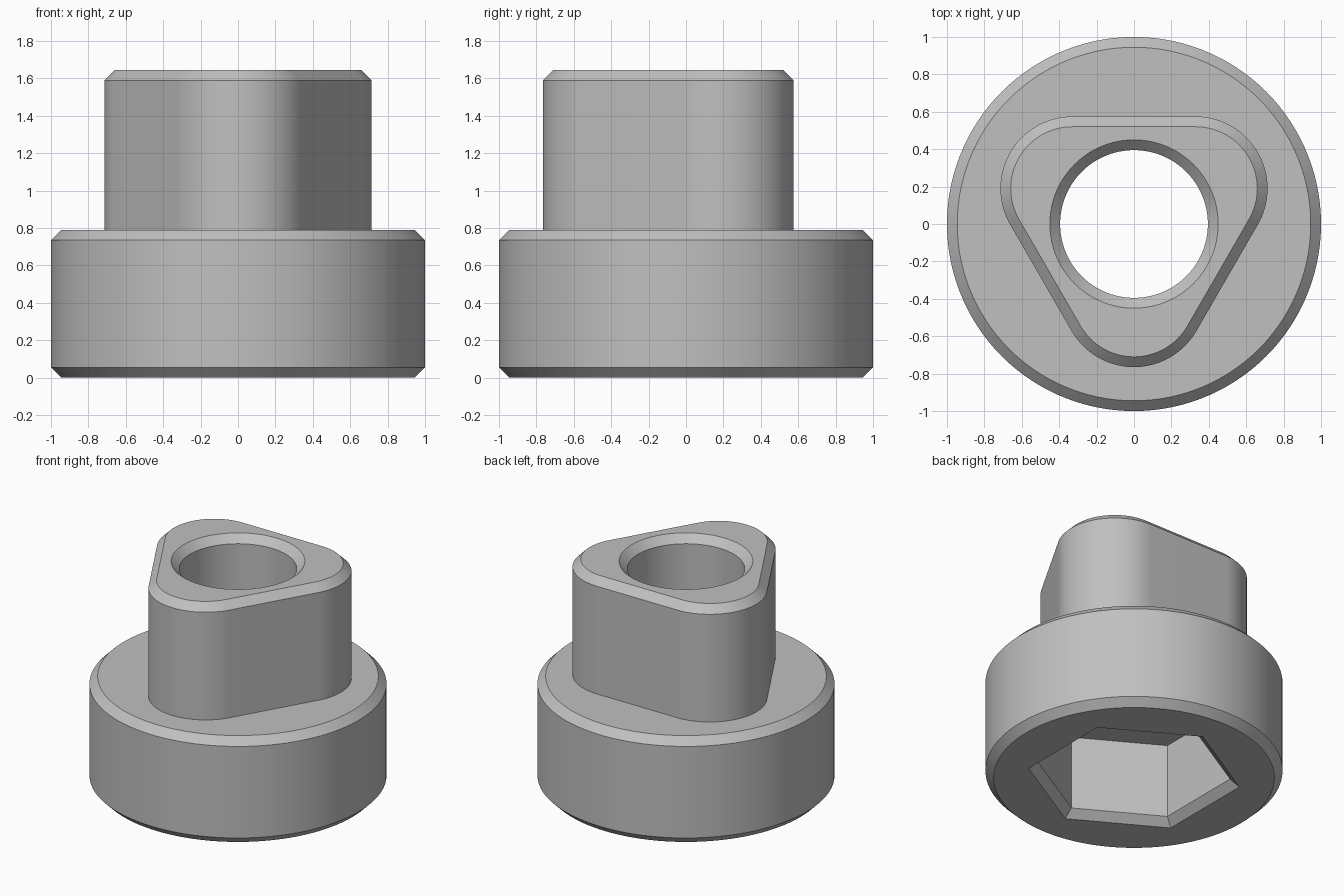
import bpy, bmesh
from math import cos, sin, radians, floor

cube = bpy.data.objects.get("Cube")
if cube:
    bpy.data.objects.remove(cube)

STEPS = 120   # facets of a full circle
BEVEL = 0.055


def ring(z, radius, corners=0, reach=0.0):
    """Closed section: arcs of one radius around corner centres at a given reach.
    Every direction is sampled just before and just after, so flats and
    sharp corners line up with the circles they are bridged to."""
    points = []
    for i in range(STEPS):
        angle = 360 * i / STEPS
        for side in (-0.01, 0.01):
            x = radius * cos(radians(angle))
            y = radius * sin(radians(angle))
            if corners:
                sector = 360 / corners
                start = -90 - sector / 2
                k = floor((angle + side - start) / sector)
                centre = radians(start + (k + 0.5) * sector)
                x += reach * cos(centre)
                y += reach * sin(centre)
            points.append((x, y, z))
    return points


def lobe(z, radius):
    return ring(z, radius, 3, 0.38)


def hexagon(z, reach):
    return ring(z, 0.0, 6, reach)


BASE_TOP, TOP, SOCKET_TOP = 0.79, 1.645, 0.605

sections = [
    # round base with both rims chamfered
    ring(0, 1 - BEVEL),
    ring(BEVEL, 1),
    ring(BASE_TOP - BEVEL, 1),
    ring(BASE_TOP, 1 - BEVEL),
    # three-lobed upper boss
    lobe(BASE_TOP, 0.385),
    lobe(TOP - BEVEL, 0.385),
    lobe(TOP, 0.385 - BEVEL),
    # round bore
    ring(TOP, 0.395 + BEVEL),
    ring(TOP - BEVEL, 0.395),
    ring(SOCKET_TOP, 0.395),
    # hexagonal socket in the underside
    hexagon(SOCKET_TOP, 0.656),
    hexagon(BEVEL, 0.656),
    hexagon(0, 0.72),
]

# Bridge the sections into one closed shell
bm = bmesh.new()
loops = [[bm.verts.new(p) for p in section] for section in sections]
for a, b in zip(loops, loops[1:] + loops[:1]):
    for i in range(len(a)):
        j = (i + 1) % len(a)
        bm.faces.new((a[i], a[j], b[j], b[i]))
bmesh.ops.remove_doubles(bm, verts=bm.verts, dist=0.0005)
bmesh.ops.recalc_face_normals(bm, faces=bm.faces)

mesh = bpy.data.meshes.new("socket_adapter")
bm.to_mesh(mesh)
bm.free()
body = bpy.data.objects.new("socket_adapter", mesh)
bpy.context.collection.objects.link(body)

# Plain grey
grey = bpy.data.materials.new("plain_grey")
grey.use_nodes = True
colour = (0.53, 0.53, 0.53, 1)
grey.diffuse_color = colour
grey.node_tree.nodes["Principled BSDF"].inputs["Base Color"].default_value = colour
mesh.materials.append(grey)

# Smooth curved walls, crisp chamfers
bpy.ops.object.select_all(action="DESELECT")
body.select_set(True)
bpy.context.view_layer.objects.active = body
bpy.ops.object.shade_smooth_by_angle(angle=radians(30))
